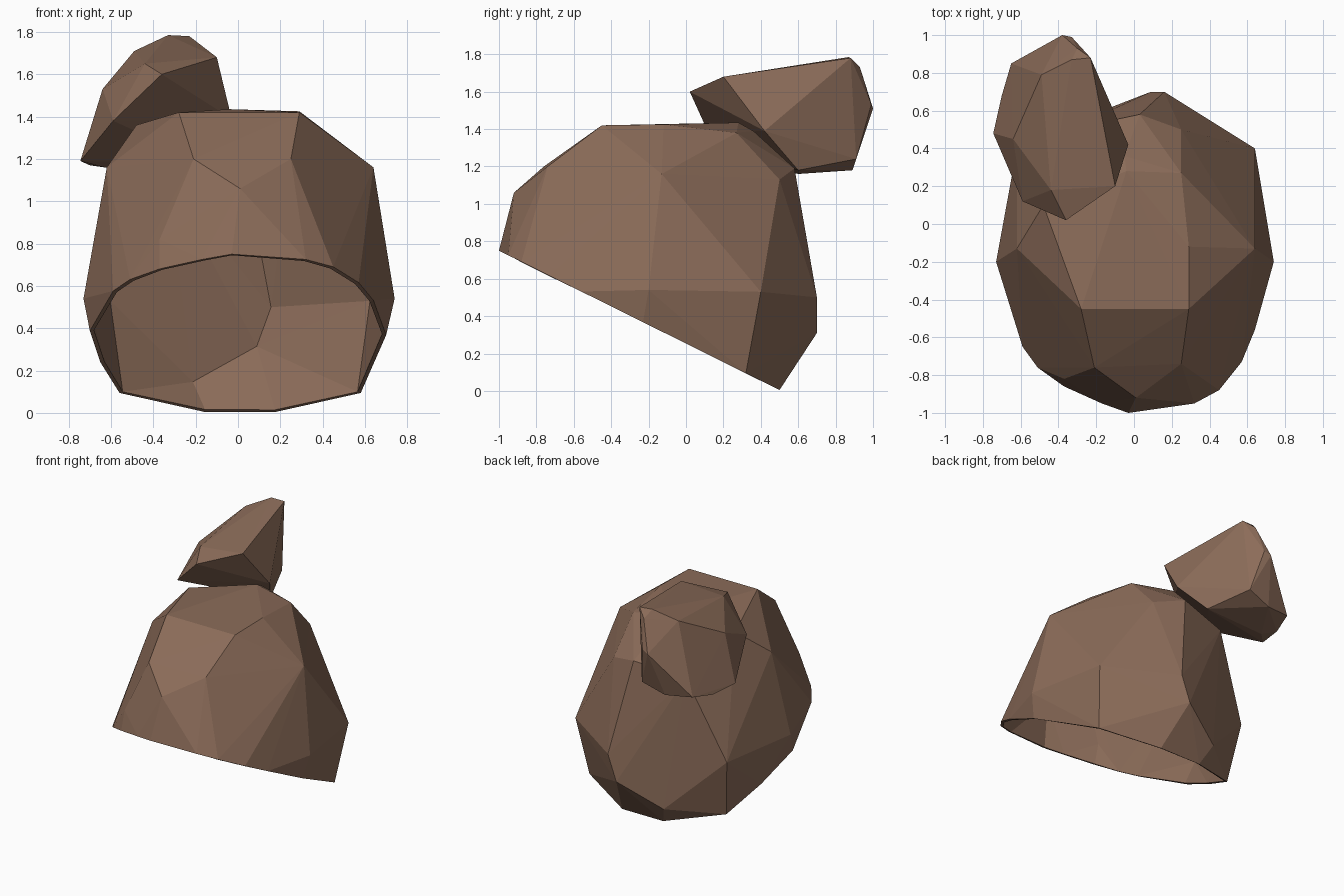
import bpy, bmesh

brown = bpy.data.materials.new("brown_hair")
brown.diffuse_color = (0.26, 0.15, 0.1, 1)


def rim_height(y):
    # Slanted plane of the open lower edge
    return 0.2533 - 0.4967 * y


def faceted_hull(name, points, open_rim=False):
    bm = bmesh.new()
    verts = [bm.verts.new(p) for p in points]
    result = bmesh.ops.convex_hull(bm, input=verts)
    loose = {v for v in result["geom_interior"] + result["geom_unused"]
             if isinstance(v, bmesh.types.BMVert)}
    bmesh.ops.delete(bm, geom=list(loose), context='VERTS')
    bmesh.ops.recalc_face_normals(bm, faces=bm.faces)
    if open_rim:
        lid = [f for f in bm.faces
               if all(abs(v.co.z - rim_height(v.co.y)) < 0.002 for v in f.verts)]
        bmesh.ops.delete(bm, geom=lid, context='FACES')
    mesh = bpy.data.meshes.new(name)
    bm.to_mesh(mesh)
    bm.free()
    mesh.materials.append(brown)
    obj = bpy.data.objects.new(name, mesh)
    bpy.context.collection.objects.link(obj)
    return obj


# Hair cap: slanted rim outline (x, y) plus crown corners
rim = [(-0.03, -1), (0.32, -0.95), (0.45, -0.88), (0.57, -0.73), (0.64, -0.56),
       (0.70, -0.23), (0.58, 0.32), (0.18, 0.5), (-0.16, 0.5), (-0.56, 0.32),
       (-0.65, 0.03), (-0.70, -0.27), (-0.59, -0.65), (-0.51, -0.76),
       (-0.37, -0.86), (-0.17, -0.95)]
crown = [
    # widest sides and back
    (0.74, -0.2, 0.54), (-0.73, -0.2, 0.54), (0.64, 0.4, 0.53), (-0.62, 0.4, 0.53),
    (0.16, 0.7, 0.5), (0.09, 0.7, 0.31), (-0.22, 0.58, 0.14),
    # front
    (0.01, -0.92, 1.06), (-0.21, -0.76, 1.2), (0.25, -0.74, 1.2),
    (-0.37, -0.82, 0.82), (0.49, -0.66, 0.85),
    # shoulders
    (0.64, -0.13, 1.16), (-0.62, -0.13, 1.16),
    # top
    (0.29, -0.45, 1.42), (-0.28, -0.45, 1.42), (0.29, -0.12, 1.425),
    (-0.04, 0.28, 1.435), (0.25, 0.27, 1.38), (-0.48, 0.1, 1.36),
    # upper back
    (0.25, 0.5, 1.13), (-0.35, 0.5, 1.13), (0.03, 0.58, 1.19), (-0.05, 0.36, 1.39),
]
cap = faceted_hull("hair_cap", [(x, y, rim_height(y)) for x, y in rim] + crown, True)
shell = cap.modifiers.new("thickness", 'SOLIDIFY')
shell.thickness = 0.02
shell.offset = -1

# Hair bun, tilted at the upper back
faceted_hull("hair_bun", [
    (-0.36, 0.02, 1.6), (-0.10, 0.2, 1.68), (-0.44, 0.18, 1.65), (-0.59, 0.12, 1.38),
    (-0.33, 0.87, 1.785), (-0.23, 0.88, 1.78), (-0.49, 0.79, 1.71), (-0.64, 0.45, 1.53),
    (-0.03, 0.42, 1.39), (-0.38, 1.0, 1.51), (-0.33, 0.99, 1.53), (-0.65, 0.85, 1.2),
    (-0.70, 0.68, 1.17), (-0.745, 0.48, 1.19), (-0.63, 0.6, 1.16), (-0.45, 0.89, 1.18),
    (-0.27, 0.91, 1.24), (-0.15, 0.6, 1.18), (-0.3, 0.93, 1.73),
])
